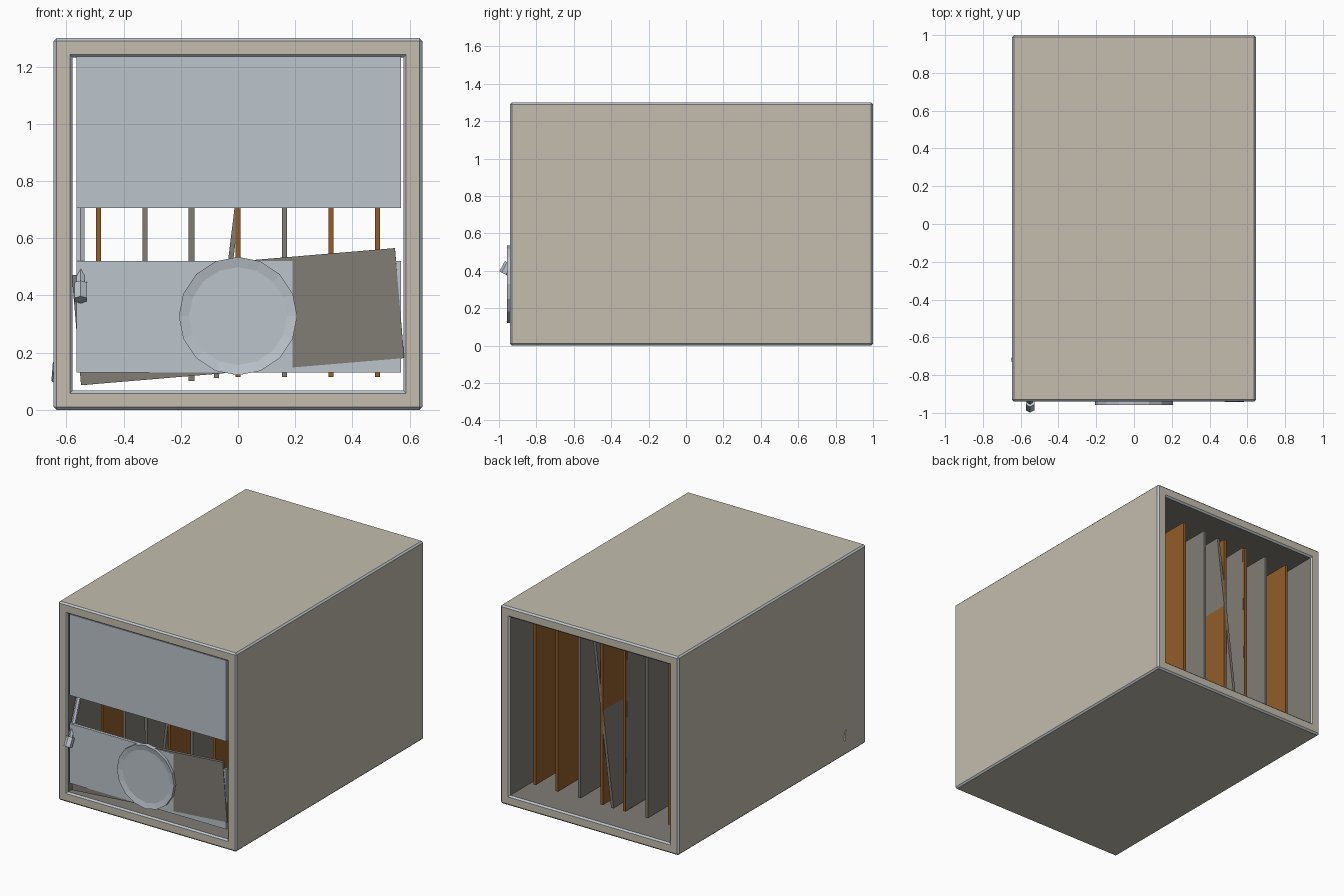
import bpy, bmesh
from math import radians, pi
from mathutils import Vector

if "Cube" in bpy.data.objects:
    bpy.data.objects.remove(bpy.data.objects["Cube"])


def material(name, rgb):
    m = bpy.data.materials.new(name)
    m.use_nodes = True
    color = (*rgb, 1)
    m.diffuse_color = color
    m.node_tree.nodes["Principled BSDF"].inputs["Base Color"].default_value = color
    return m


TAN = material("putty", (0.55, 0.51, 0.42))
BLUE = material("pale steel", (0.50, 0.55, 0.60))
GRAY = material("warm gray", (0.22, 0.205, 0.18))
ORANGE = material("copper orange", (0.29, 0.11, 0.022))


def add_object(name, bm, *mats):
    bmesh.ops.recalc_face_normals(bm, faces=bm.faces)
    mesh = bpy.data.meshes.new(name)
    bm.to_mesh(mesh)
    bm.free()
    for m in mats:
        mesh.materials.append(m)
    ob = bpy.data.objects.new(name, mesh)
    bpy.context.collection.objects.link(ob)
    return ob


def box(name, center, size, mat, rot=(0, 0, 0)):
    bm = bmesh.new()
    bmesh.ops.create_cube(bm, size=1)
    bmesh.ops.scale(bm, verts=bm.verts, vec=size)
    ob = add_object(name, bm, mat)
    ob.location = center
    ob.rotation_euler = [radians(a) for a in rot]
    return ob


def rod(name, start, end, radius, mat):
    start, end = Vector(start), Vector(end)
    axis = end - start
    bm = bmesh.new()
    bmesh.ops.create_cone(bm, cap_ends=True, segments=6, radius1=radius,
                          radius2=radius, depth=axis.length)
    ob = add_object(name, bm, mat)
    ob.location = (start + end) / 2
    ob.rotation_euler = axis.to_track_quat("Z", "Y").to_euler()
    return ob


# Hollow case, open at front and back, with chamfered trim edges
WALL = 0.067
bm = bmesh.new()
bmesh.ops.create_cube(bm, size=1)
bmesh.ops.scale(bm, verts=bm.verts, vec=(1.29, 1.94, 1.3))
bmesh.ops.translate(bm, verts=bm.verts, vec=(0, 0.03, 0.65))
ends = [f for f in bm.faces if abs(f.normal.y) > 0.9]
outer_edges = list(bm.edges)
bmesh.ops.inset_individual(bm, faces=ends, thickness=WALL, use_even_offset=True)
rim_edges = [e for f in ends for e in f.edges]
bmesh.ops.delete(bm, geom=ends, context="FACES_ONLY")
inner = bmesh.ops.bridge_loops(bm, edges=rim_edges)["faces"]
for f in inner:
    f.material_index = 2
trim = bmesh.ops.bevel(bm, geom=outer_edges + rim_edges, offset=0.01,
                       segments=1, affect="EDGES", profile=0.5)["faces"]
for f in trim:
    f.material_index = 1
add_object("case_shell", bm, TAN, BLUE, GRAY)

# Front panels, with a loose plate leaning through the lower one
box("upper_panel", (0.003, -0.928, 0.971), (1.135, 0.02, 0.53), BLUE)
box("lower_panel", (0.003, -0.928, 0.326), (1.135, 0.02, 0.39), BLUE)
box("loose_front_plate", (0, -0.926, 0.326), (1.134, 0.02, 0.386), GRAY, (0, -4.8, -0.6))

# Round vent with a raised rim
bm = bmesh.new()
bmesh.ops.create_cone(bm, cap_ends=True, segments=16, radius1=0.207,
                      radius2=0.207, depth=0.03)
face = max(bm.faces, key=lambda f: f.calc_center_median().z)
bmesh.ops.inset_region(bm, faces=[face], thickness=0.035, use_even_offset=True)
bmesh.ops.translate(bm, verts=face.verts, vec=(0, 0, -0.008))
vent = add_object("round_vent", bm, BLUE)
vent.location = (0, -0.942, 0.328)
vent.rotation_euler = (pi / 2, 0, 0)

# Upright boards in a row
for i, mat in enumerate((ORANGE, GRAY, ORANGE, ORANGE, GRAY, ORANGE, ORANGE)):
    box(f"board_{i + 1}", ((i - 3) * 0.1625, 0.08, 0.657), (0.018, 1.58, 1.085), mat)

# Loose boards: one slanting across the middle, one lying against its neighbour
box("slanted_board", (-0.01, 0.08, 0.65), (0.018, 1.58, 1.085), GRAY, (0, 7, 0))
box("slipped_board", (-0.1625, 0.07, 0.655), (0.02, 1.58, 1.085), GRAY, (0.8, 0, 0))

# Small lever with its stem, and the stub through the side wall
rod("lever_knob", (-0.55, -0.975, 0.385), (-0.55, -0.945, 0.44), 0.026, BLUE)
rod("lever_stem", (-0.55, -0.95, 0.41), (-0.55, -0.78, 0.9), 0.016, BLUE)
rod("side_stub", (-0.637, -0.715, 0.1), (-0.632, -0.735, 0.165), 0.016, BLUE)
